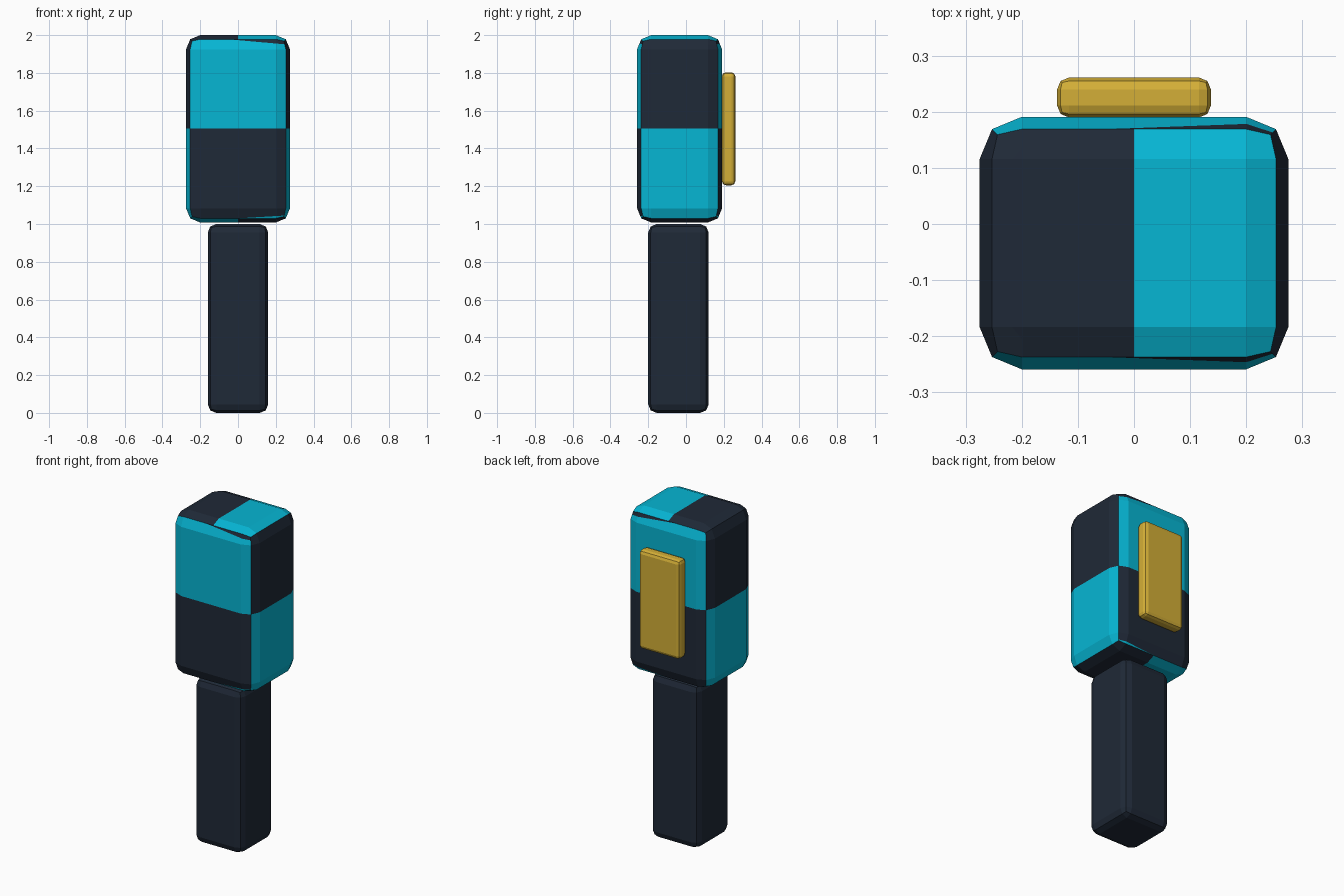
import bpy, bmesh
from mathutils import Vector

if "Cube" in bpy.data.objects:
    bpy.data.objects.remove(bpy.data.objects["Cube"])


def srgb(r, g, b):
    def lin(c):
        c /= 255
        return c / 12.92 if c <= 0.04045 else ((c + 0.055) / 1.055) ** 2.4
    return (lin(r), lin(g), lin(b), 1.0)


def material(name, rgb):
    m = bpy.data.materials.new(name)
    m.diffuse_color = srgb(*rgb)
    m.use_nodes = True
    m.node_tree.nodes["Principled BSDF"].inputs["Base Color"].default_value = m.diffuse_color
    return m


slate = material("dark_slate", (31, 41, 55))
cyan = material("cyan", (6, 182, 212))
gold = material("gold", (212, 175, 55))


def rounded_box(lo, hi, bevel):
    """Box between two corners with two-step bevelled edges."""
    lo, hi = Vector(lo), Vector(hi)
    bm = bmesh.new()
    bmesh.ops.create_cube(bm, size=1)
    for v in bm.verts:
        v.co = (lo + hi) / 2 + v.co * (hi - lo)
    bmesh.ops.bevel(bm, geom=bm.edges[:], offset=bevel, segments=2,
                    profile=0.5, affect='EDGES')
    bm.normal_update()
    return bm


def finish(bm, name, mats):
    me = bpy.data.meshes.new(name)
    bm.to_mesh(me)
    bm.free()
    for m in mats:
        me.materials.append(m)
    ob = bpy.data.objects.new(name, me)
    bpy.context.collection.objects.link(ob)


def cut(bm, point, normal):
    bmesh.ops.bisect_plane(bm, geom=bm.verts[:] + bm.edges[:] + bm.faces[:],
                           plane_co=point, plane_no=normal, dist=1e-5)


# Handle
finish(rounded_box((-0.16, -0.2, 0), (0.16, 0.12, 1.0), 0.045), "handle", [slate])

# Back plate
finish(rounded_box((-0.137, 0.19, 1.205), (0.137, 0.261, 1.803), 0.021), "back_plate", [gold])

# Chequered body, cut along its colour borders
MID = 1.506
body = rounded_box((-0.275, -0.259, 1.008), (0.275, 0.191, 2.0), 0.075)


def top_line(x):
    return 1.978 - 0.09 * (x + 0.05)


def bottom_line(x):
    return 1.03 + 0.06 * (x + 0.0)


cut(body, (0, 0, MID), (0, 0, 1))
cut(body, (0, 0, 0), (1, 0, 0))
cut(body, (0, 0, top_line(0)), (0.09, 0, 1))
cut(body, (0, 0, bottom_line(0)), (-0.06, 0, 1))
body.normal_update()
for f in body.faces:
    c, n = f.calc_center_median(), f.normal
    ax, ay, az = abs(n.x), abs(n.y), abs(n.z)
    if az > max(ax, ay):          # top and bottom
        is_cyan = (c.x > 0) == (n.z > 0)
    elif ax > ay:                 # left and right sides
        is_cyan = c.z < MID
    else:                         # front and back, with slanted slivers
        is_cyan = MID < c.z < top_line(c.x) or c.z < bottom_line(c.x)
    f.material_index = int(is_cyan)
finish(body, "chequered_body", [slate, cyan])
